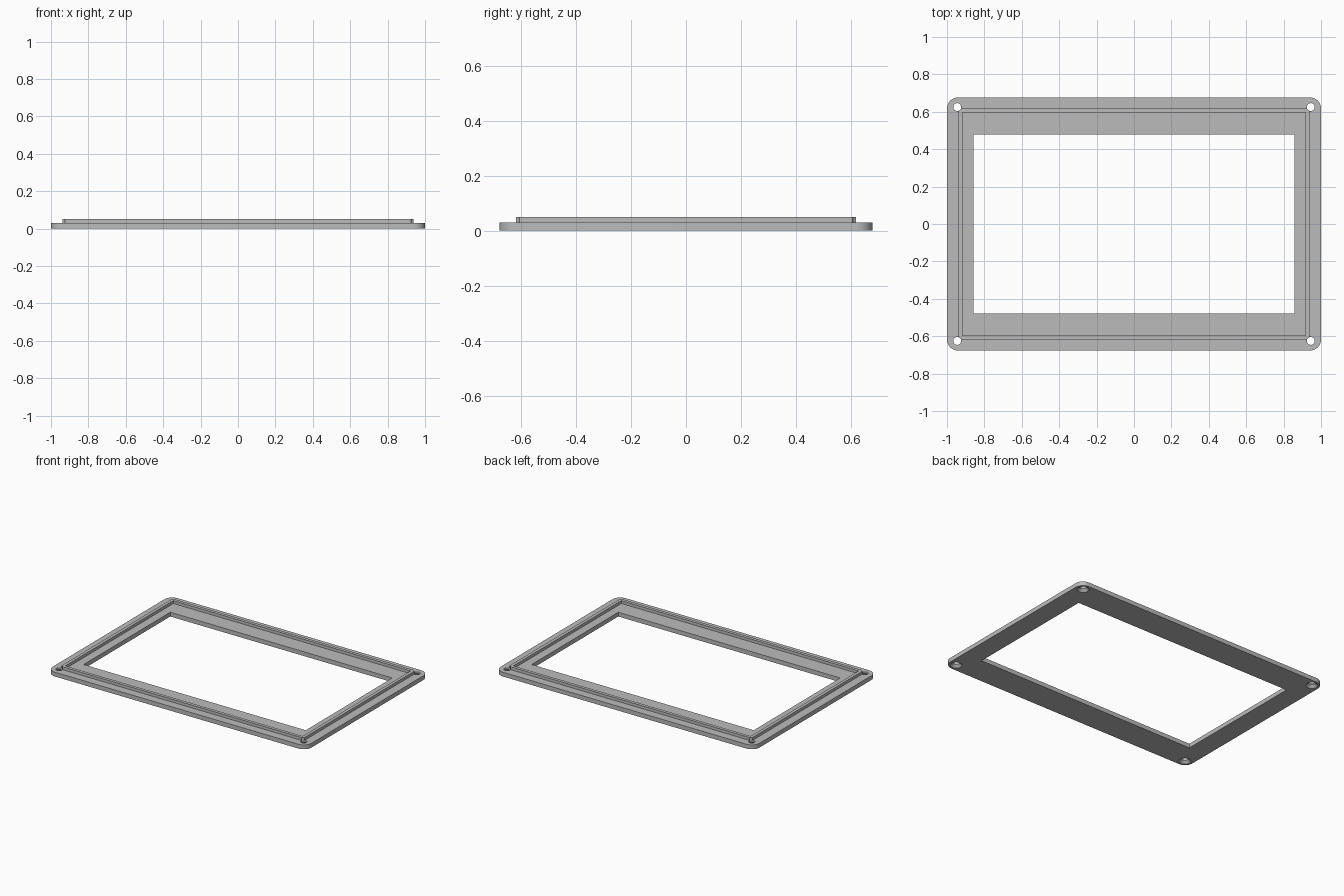
import bpy
import bmesh
from math import sin, cos, pi

cube = bpy.data.objects.get("Cube")
if cube:
    bpy.data.objects.remove(cube, do_unlink=True)

PLATE_T, RIB_TOP = 0.03, 0.05
HOLE_X, HOLE_Y, HOLE_R, SINK_R = 0.945, 0.625, 0.021, 0.038

grey = bpy.data.materials.new("plain grey")
grey.use_nodes = True
grey.diffuse_color = (0.5, 0.5, 0.5, 1)
grey.node_tree.nodes["Principled BSDF"].inputs["Base Color"].default_value = grey.diffuse_color


def outline(hx, hy, r=0.0, steps=12):
    """Counter-clockwise rectangle with optional rounded corners."""
    if r == 0:
        return [(hx, hy), (-hx, hy), (-hx, -hy), (hx, -hy)]
    pts = []
    for q, (sx, sy) in enumerate([(1, 1), (-1, 1), (-1, -1), (1, -1)]):
        for i in range(steps + 1):
            a = (q + i / steps) * pi / 2
            pts.append((sx * (hx - r) + r * cos(a), sy * (hy - r) + r * sin(a)))
    return pts


def circle(cx, cy, r, n=32):
    return [(cx + r * cos(2 * pi * i / n), cy + r * sin(2 * pi * i / n)) for i in range(n)]


def make(name, loft_list):
    """Each loft is a list of (outline, height) rings, capped at both ends."""
    bm = bmesh.new()
    for rings in loft_list:
        loops = [[bm.verts.new((x, y, z)) for x, y in pts] for pts, z in rings]
        n = len(loops[0])
        for a, b in zip(loops, loops[1:]):
            for i in range(n):
                j = (i + 1) % n
                bm.faces.new((a[i], a[j], b[j], b[i]))
        bm.faces.new(loops[0][::-1])
        bm.faces.new(loops[-1])
    mesh = bpy.data.meshes.new(name)
    bm.to_mesh(mesh)
    bm.free()
    ob = bpy.data.objects.new(name, mesh)
    bpy.context.collection.objects.link(ob)
    mesh.materials.append(grey)
    return ob


def prism(pts, z0, z1):
    return [(pts, z0), (pts, z1)]


def boolean(target, tool, operation):
    mod = target.modifiers.new(operation.lower(), 'BOOLEAN')
    mod.operation, mod.object, mod.solver = operation, tool, 'EXACT'
    bpy.context.view_layer.objects.active = target
    bpy.ops.object.modifier_apply(modifier=mod.name)
    bpy.data.objects.remove(tool, do_unlink=True)


# Raised lip running round the opening
lip = make("raised_lip", [prism(outline(0.939, 0.618), 0.02, RIB_TOP)])
boolean(lip, make("lip_cutter", [prism(outline(0.917, 0.596), -0.1, 0.1)]), 'DIFFERENCE')

# Rounded base plate with the lip and the window
frame = make("bezel_frame", [prism(outline(1.0, 0.677, 0.06), 0, PLATE_T)])
boolean(frame, lip, 'UNION')
boolean(frame, make("window_cutter", [prism(outline(0.858, 0.478), -0.1, 0.1)]), 'DIFFERENCE')

# Corner screw holes, countersunk from below
holes = []
for sx in (-1, 1):
    for sy in (-1, 1):
        holes.append([(circle(sx * HOLE_X, sy * HOLE_Y, r), z) for r, z in
                      ((SINK_R, -0.01), (SINK_R, 0), (HOLE_R, 0.018), (HOLE_R, 0.1))])
boolean(frame, make("hole_cutter", holes), 'DIFFERENCE')

bpy.ops.object.select_all(action='DESELECT')
frame.select_set(True)
bpy.context.view_layer.objects.active = frame
bpy.ops.object.shade_smooth_by_angle(angle=pi / 6)
